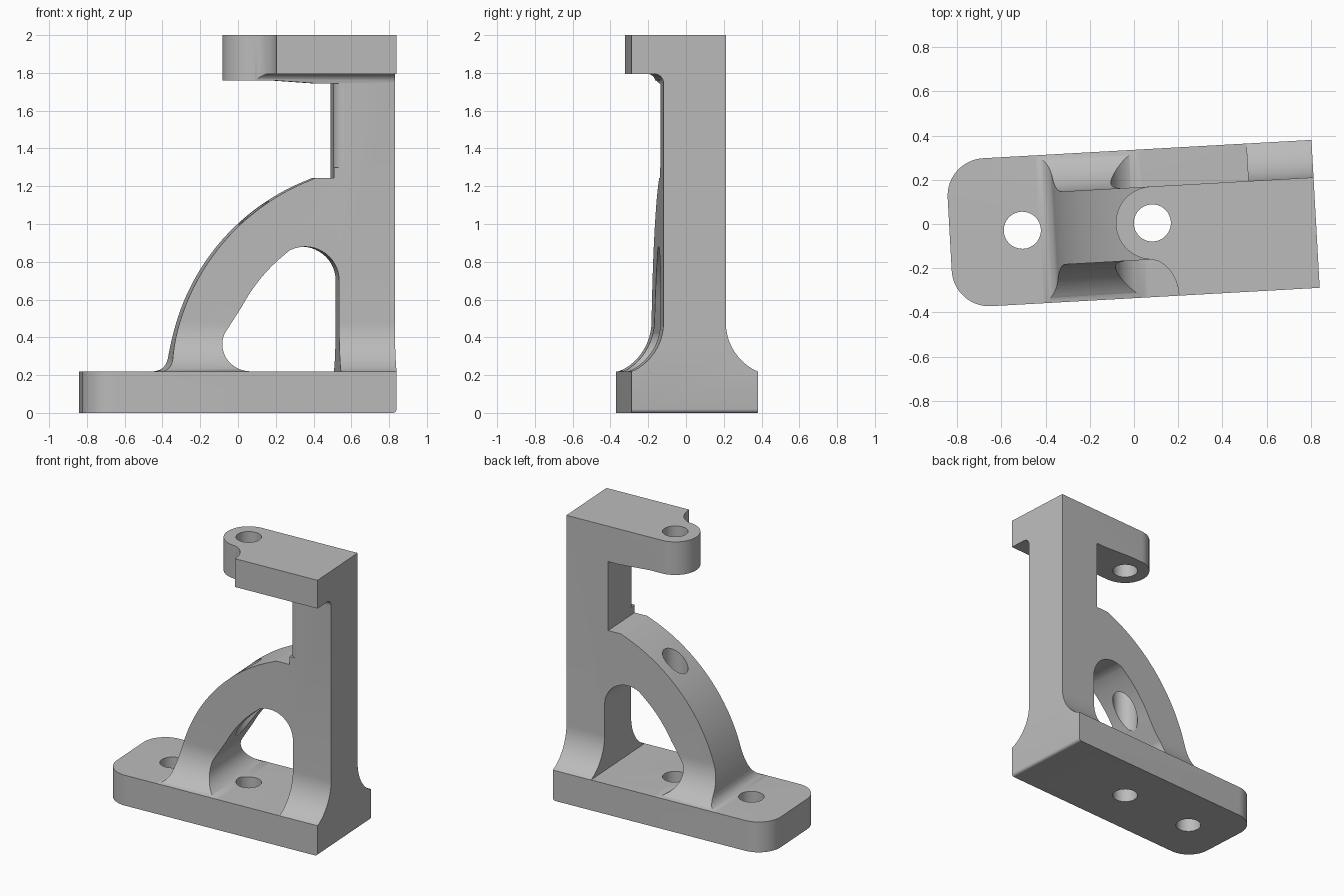
import bpy, bmesh
from math import sin, cos, radians
from mathutils import Matrix

old = bpy.data.objects.get("Cube")
if old:
    bpy.data.objects.remove(old, do_unlink=True)

steel = bpy.data.materials.new("plain_grey")
steel.use_nodes = True
grey = (0.5, 0.5, 0.5, 1)
steel.diffuse_color = grey
steel.node_tree.nodes["Principled BSDF"].inputs["Base Color"].default_value = grey

END, HALF, WEB, PLATE = 0.8225, 0.335, 0.165, 0.22   # shared sizes
BORE = 0.084


def arc(cx, cy, rx, a0, a1, n=16, ry=None):
    ry = rx if ry is None else ry
    angles = [radians(a0 + (a1 - a0) * i / n) for i in range(n + 1)]
    return [(cx + rx * cos(a), cy + ry * sin(a)) for a in angles]


def prism(name, outline, axis, lo, hi):
    """Extrude a 2D outline along an axis: x takes (y, z), y takes (x, z), z takes (x, y)."""
    place = {"x": lambda p, d: (d, p[0], p[1]),
             "y": lambda p, d: (p[0], d, p[1]),
             "z": lambda p, d: (p[0], p[1], d)}[axis]
    bm = bmesh.new()
    face = bm.faces.new([bm.verts.new(place(p, lo)) for p in outline])
    side = bmesh.ops.extrude_face_region(bm, geom=[face])
    top = [v for v in side["geom"] if isinstance(v, bmesh.types.BMVert)]
    bmesh.ops.translate(bm, verts=top, vec=place((0, 0), hi - lo))
    bmesh.ops.recalc_face_normals(bm, faces=bm.faces)
    mesh = bpy.data.meshes.new(name)
    bm.to_mesh(mesh)
    bm.free()
    mesh.materials.append(steel)
    ob = bpy.data.objects.new(name, mesh)
    bpy.context.collection.objects.link(ob)
    return ob


def combine(target, other, operation):
    mod = target.modifiers.new("combine", "BOOLEAN")
    mod.operation, mod.object, mod.solver = operation, other, "EXACT"
    bpy.context.view_layer.objects.active = target
    bpy.ops.object.modifier_apply(modifier=mod.name)
    bpy.data.objects.remove(other, do_unlink=True)


# Base plate with two rounded corners and a softened lower end edge
r = 0.17
left = -0.835
plan = ([(END, -HALF), (END, HALF)]
        + arc(left + r, HALF - r, r, 90, 180)
        + arc(left + r, r - HALF, r, 180, 270))
bracket = prism("bracket", plan, "z", 0, PLATE)
bm = bmesh.new()
bm.from_mesh(bracket.data)
rim = [e for e in bm.edges if all(v.co.x > END - 0.01 and v.co.z < 0.01 for v in e.verts)]
bmesh.ops.bevel(bm, geom=rim, offset=0.02, segments=4, profile=0.5, affect="EDGES")
bm.to_mesh(bracket.data)
bm.free()

# Arched web and lower column, seen from the side
side = ([(END, 0.12), (END, 1.3), (0.5, 1.3), (0.5, 1.243), (0.4, 1.243)]
        + arc(0.806, 0.14, 1.174, 111.5, 173, 32)
        + arc(-0.43, 0.29, 0.07, -10, -90, 8) + [(-0.43, 0.12)])
web = prism("web", side, "y", -0.5, 0.5)

# Web section: thin above, flaring to the plate width
flare = arc(WEB + 0.287, 0.48, 0.287, 180, 245)
flare[-1] = (HALF, PLATE)
right_half = [(WEB, 1.5)] + flare + [(0.3, 0.1)]
section = right_half + [(-y, z) for y, z in reversed(right_half)]
combine(web, prism("web_section", section, "x", -1, 1), "INTERSECT")

# Rounded window through the web
window = ([(0.527, PLATE)] + arc(0.347, 0.70, 0.18, 0, 118)
          + arc(0.806, 0.14, 0.9, 131, 152) + arc(0.046, 0.36, 0.14, 155, 270))
combine(web, prism("web_window", window, "y", -1, 1), "DIFFERENCE")
combine(bracket, web, "UNION")

# Upper column with one rounded front edge
edge = 0.055
post = [(END, -WEB), (END, WEB), (0.5, WEB)] + arc(0.5 + edge, edge - WEB, edge, 180, 270, 8)
combine(bracket, prism("upper_column", post, "z", 1.243, 1.8), "UNION")

# Top arm: round boss, concave notch and front flange
boss_x = 0.083
plan = ([(END, -HALF), (END, WEB)]
        + arc(boss_x, 0, WEB, 90, 270, 32)
        + arc(0.06, -HALF, 0.125, 80, 0, 12, 0.17))
arm = prism("top_arm", plan, "z", 1.6, 2)
under = ([(0.5, 1.7), (0.5, 2.1), (-0.5, 2.1), (-0.5, 1.795)]
         + arc(-WEB - 0.05, 1.745, 0.05, 90, 0, 8) + [(-WEB, 1.7)])
combine(arm, prism("flange_section", under, "x", -1, 1), "INTERSECT")
slope = [(-0.5, 1.76), (0.18, 1.76), (0.42, 1.743), (1, 1.743), (1, 2.1), (-0.5, 2.1)]
combine(arm, prism("arm_section", slope, "y", -1, 1), "INTERSECT")
combine(bracket, arm, "UNION")

# Vertical bores: one in the plate, one through arm, arch and plate
for x, top in ((-0.506, 0.5), (boss_x, 2.2)):
    combine(bracket, prism("bore", arc(x, 0, BORE, 0, 350, 35), "z", -0.2, top), "DIFFERENCE")

# Clean flat faces, turn the part slightly and shade
bm = bmesh.new()
bm.from_mesh(bracket.data)
bmesh.ops.remove_doubles(bm, verts=bm.verts, dist=0.0002)
bmesh.ops.dissolve_limit(bm, angle_limit=radians(0.3), verts=bm.verts, edges=bm.edges)
bm.transform(Matrix.Rotation(radians(3.2), 4, "Z"))
bm.to_mesh(bracket.data)
bm.free()
bpy.ops.object.select_all(action="DESELECT")
bracket.select_set(True)
bpy.context.view_layer.objects.active = bracket
bpy.ops.object.shade_smooth_by_angle(angle=radians(30))
